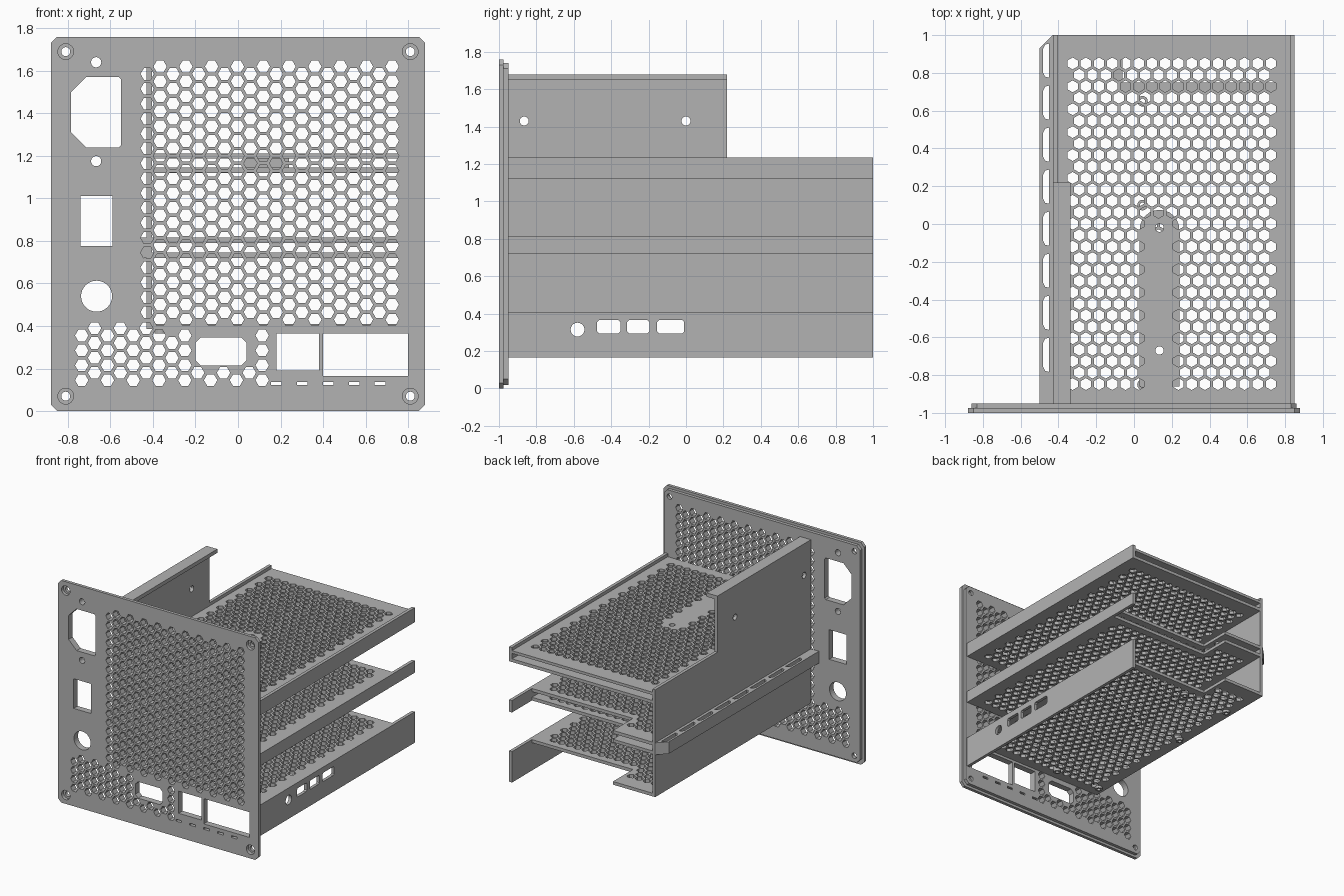
import bpy, bmesh, math

if "Cube" in bpy.data.objects:
    bpy.data.objects.remove(bpy.data.objects["Cube"], do_unlink=True)

grey = bpy.data.materials.new("matte grey")
grey.use_nodes = True
tone = (0.45, 0.45, 0.45, 1)
grey.diffuse_color = tone
grey.node_tree.nodes["Principled BSDF"].inputs["Base Color"].default_value = tone

PITCH = 0.07
STEP = PITCH * math.sqrt(3) / 2
T = 0.025

# where a flat sheet's (u, v, depth) goes in space, by the axis it faces
PLACE = {"x": lambda p: (p[2], p[0], p[1]),
         "y": lambda p: (p[0], p[2], p[1]),
         "z": lambda p: tuple(p)}


def ring(u, v, r, n=24, turn=0.0):
    return [(u + r * math.cos(turn + math.tau * i / n),
             v + r * math.sin(turn + math.tau * i / n)) for i in range(n)]


def rect(u0, u1, v0, v1, c=0.0):
    """Rectangle, with corners cut by c."""
    if not c:
        return [(u0, v0), (u1, v0), (u1, v1), (u0, v1)]
    return [(u0 + c, v0), (u1 - c, v0), (u1, v0 + c), (u1, v1 - c),
            (u1 - c, v1), (u0 + c, v1), (u0, v1 - c), (u0, v0 + c)]


def sheet(name, axis, outline, holes, lo, hi):
    """Flat sheet with holes, extruded from lo to hi along its axis."""
    curve = bpy.data.curves.new(name, "CURVE")
    curve.dimensions = "2D"
    curve.fill_mode = "BOTH"
    curve.extrude = (hi - lo) / 2
    for loop in [outline] + holes:
        s = curve.splines.new("POLY")
        s.points.add(len(loop) - 1)
        for p, (u, v) in zip(s.points, loop):
            p.co = (u, v, 0, 1)
        s.use_cyclic_u = True
        s.use_smooth = False
    temp = bpy.data.objects.new(name + "_outline", curve)
    bpy.context.collection.objects.link(temp)
    graph = bpy.context.evaluated_depsgraph_get()
    mesh = bpy.data.meshes.new_from_object(temp.evaluated_get(graph))
    bpy.data.objects.remove(temp, do_unlink=True)
    bm = bmesh.new()
    bm.from_mesh(mesh)
    for v in bm.verts:
        v.co = PLACE[axis]((v.co.x, v.co.y, v.co.z + (lo + hi) / 2))
    bmesh.ops.remove_doubles(bm, verts=bm.verts, dist=0.0001)
    bmesh.ops.recalc_face_normals(bm, faces=bm.faces)
    for f in bm.faces:
        f.smooth = False
    bm.to_mesh(mesh)
    bm.free()
    mesh.materials.clear()
    mesh.materials.append(grey)
    obj = bpy.data.objects.new(name, mesh)
    bpy.context.collection.objects.link(obj)
    return obj


# ---- front panel ----
HEX = 0.0315
panel_holes = []
for k in range(20):                                   # main vent
    for j in range(18 - k % 2):
        panel_holes.append(ring(0.725 - k * STEP, 1.62 - (k % 2) * PITCH / 2 - j * PITCH, HEX, 6))
for k in range(15):                                   # lower vent
    for j in range(4):
        u, v = -0.735 + k * STEP, 0.145 + (k % 2) * PITCH / 2 + j * PITCH
        if not (-0.24 < u < 0.08 and 0.18 < v < 0.38) and not (u > -0.42 and v > 0.38):
            panel_holes.append(ring(u, v, HEX, 6))
for k in range(5):                                    # slits under the ports
    panel_holes.append(rect(0.155 + 0.122 * k, 0.205 + 0.122 * k, 0.122, 0.137))
panel_holes += [
    rect(-0.20, 0.04, 0.215, 0.345, 0.025),
    rect(0.18, 0.38, 0.19, 0.365),
    rect(0.40, 0.80, 0.165, 0.365),
    rect(-0.74, -0.59, 0.775, 1.01),
    ring(-0.665, 0.54, 0.073, 32),
    ring(-0.667, 1.64, 0.024),
    ring(-0.667, 1.175, 0.024),
    [(-0.715, 1.24), (-0.56, 1.24), (-0.55, 1.25), (-0.55, 1.56),
     (-0.56, 1.57), (-0.715, 1.57), (-0.785, 1.50), (-0.785, 1.31)],
]
corners = [(u, v) for u in (-0.81, 0.81) for v in (0.07, 1.69)]
sheet("front_panel", "y", rect(-0.88, 0.88, 0, 1.76, 0.03),
      panel_holes + [ring(u, v, 0.037) for u, v in corners], -1, -0.975)
sheet("front_panel_backing", "y", rect(-0.86, 0.86, 0.02, 1.74, 0.03),
      panel_holes + [ring(u, v, 0.021) for u, v in corners], -0.975, -0.95)


# ---- perforated shelves ----
full = rect(-0.43, 0.85, -0.95, 1)
notched = [(-0.43, -0.95), (0.85, -0.95), (0.85, 0.75), (-0.06, 0.75), (-0.06, 1), (-0.43, 1)]


def vents(notch=False, pad=False):
    holes = []
    for k in range(29):
        for j in range(16 - k % 2):
            u, v = 0.725 - (k % 2) * PITCH / 2 - j * PITCH, 0.85 - k * STEP
            if notch and u > -0.1 and v > 0.71:
                continue
            if pad and 0.05 < u < 0.23 and v < 0.05:
                continue
            holes.append(ring(u, v, HEX, 6, math.pi / 6))
    return holes


pad_screws = [ring(0.135, v, 0.022) for v in (-0.02, -0.67)]
sheet("top_shelf_upper", "z", full, vents(pad=True) + pad_screws, 1.188, 1.21)
sheet("top_shelf_lower", "z", full, vents(pad=True) + pad_screws, 1.12, 1.145)
sheet("middle_shelf_upper", "z", notched, vents(True), 0.79, 0.815)
sheet("middle_shelf_lower", "z", notched, vents(True), 0.72, 0.745)
sheet("bottom_shelf", "z", notched, vents(True), 0.385, 0.41)

# mounting pad between the top plates, with a rounded back end
pad = [(0.03, -0.86), (0.24, -0.86)] + [
    (0.135 + 0.105 * math.cos(a), -0.03 + 0.105 * math.sin(a))
    for a in [math.pi * i / 12 for i in range(13)]]
sheet("mounting_pad", "z", pad, pad_screws, 1.145, 1.188)

# standoffs under the bottom shelf
for i, (u, v) in enumerate([(u, v) for u in (-0.365, 0.045) for v in (-0.85, 0.1, 0.65)]):
    sheet(f"standoff_{i}", "z", ring(u, v, 0.028, 16), [ring(u, v, 0.014, 16)], 0.365, 0.385)

# ---- shelf side walls ----
for name, lo, hi in (("top_shelf_side", 1.12, 1.235), ("middle_shelf_side", 0.72, 0.815)):
    sheet(name, "x", rect(-0.95, 1, lo, hi), [], 0.825, 0.85)
sheet("bottom_shelf_side", "x", rect(-0.95, 1, 0.165, 0.41),
      [ring(-0.58, 0.315, 0.037)] +
      [rect(a, b, 0.295, 0.365, 0.01) for a, b in ((-0.475, -0.35), (-0.315, -0.195), (-0.155, -0.01))],
      0.825, 0.85)

# ---- tall spine wall with its folded lip ----
sheet("spine_wall", "x",
      [(-0.95, 0.385), (1, 0.385), (1, 1.235), (0.22, 1.235), (0.22, 1.68), (-0.95, 1.68)],
      [ring(v, 1.43, 0.024) for v in (-0.865, 0.0)], -0.43, -0.43 + T)
sheet("spine_lip", "z", rect(-0.43, -0.335, -0.95, 0.22), [], 1.65, 1.68)

# ---- slotted cable rail on the outside of the spine ----
slots = []
for k in range(8):
    v = 0.865 - 0.2225 * k
    slots.append([(-0.451, v - 0.09), (-0.451, v + 0.09), (-0.47, v + 0.085),
                  (-0.483, v + 0.06), (-0.483, v - 0.06), (-0.47, v - 0.085)])
sheet("cable_rail", "z", [(-0.5, -0.95), (-0.43, -0.95), (-0.43, 1), (-0.5, 0.93)],
      slots, 0.72, 0.815)
